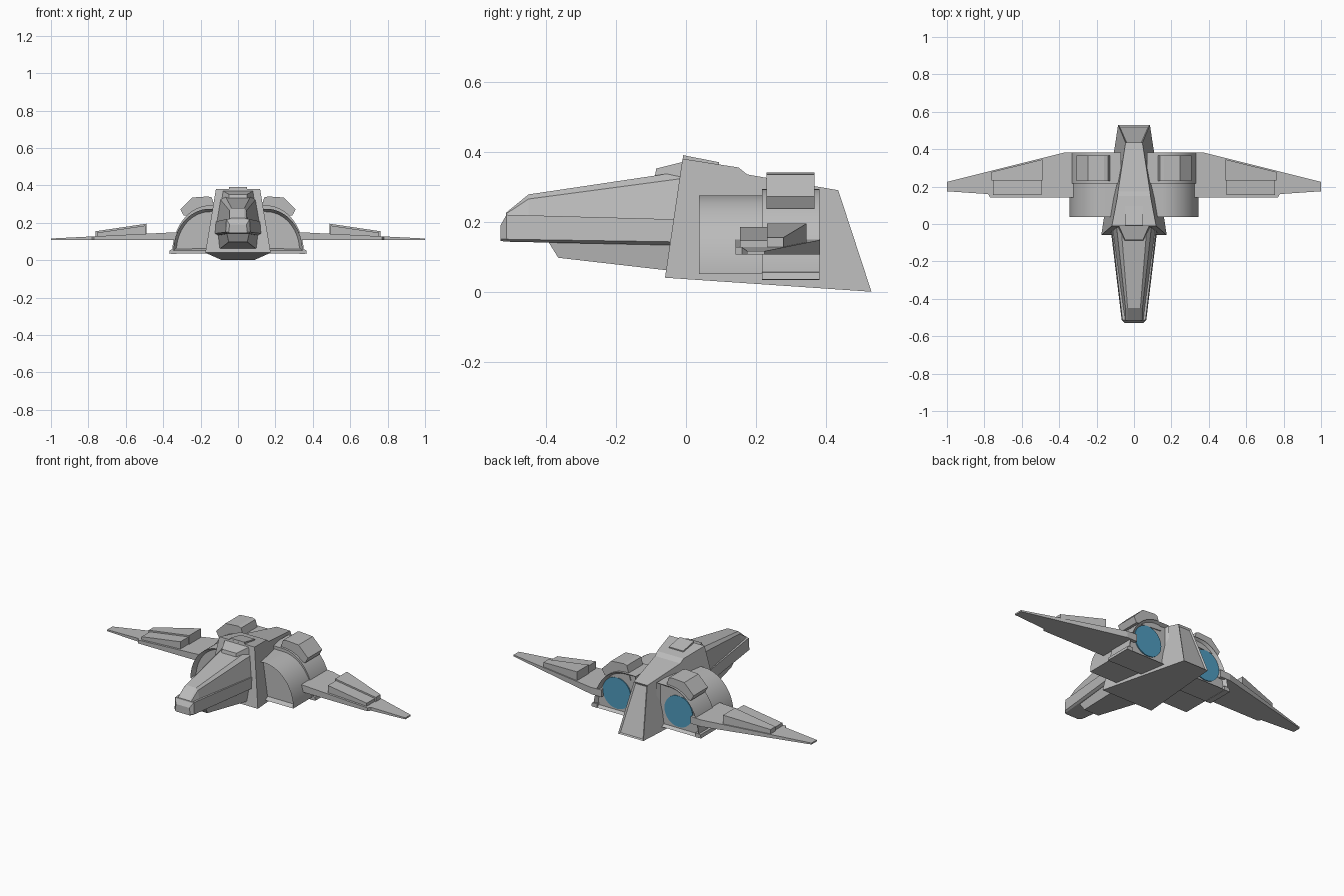
import bpy
import bmesh
import math
from mathutils import Matrix, Vector

cube = bpy.data.objects.get("Cube")
if cube:
    bpy.data.objects.remove(cube, do_unlink=True)


def material(name, rgb):
    m = bpy.data.materials.new(name)
    m.use_nodes = True
    m.diffuse_color = (*rgb, 1)
    m.node_tree.nodes["Principled BSDF"].inputs["Base Color"].default_value = (*rgb, 1)
    return m


grey = material("hull grey", (0.5, 0.5, 0.5))
blue = material("engine blue", (0.08, 0.33, 0.52))


def finish(name, bm, mat=grey, mirror=False, smooth=False):
    mesh = bpy.data.meshes.new(name)
    bm.to_mesh(mesh)
    bm.free()
    mesh.materials.append(mat)
    obj = bpy.data.objects.new(name, mesh)
    bpy.context.collection.objects.link(obj)
    if smooth:
        bpy.ops.object.select_all(action="DESELECT")
        obj.select_set(True)
        bpy.context.view_layer.objects.active = obj
        bpy.ops.object.shade_smooth_by_angle(angle=math.radians(30))
    if mirror:
        obj.modifiers.new("Mirror", "MIRROR")
    return obj


def loft(rings):
    """Skin a row of equal rings and cap both ends."""
    bm = bmesh.new()
    rows = [[bm.verts.new(p) for p in ring] for ring in rings]
    n = len(rows[0])
    for a, b in zip(rows, rows[1:]):
        for i in range(n):
            j = (i + 1) % n
            bm.faces.new((a[i], a[j], b[j], b[i]))
    bm.faces.new(rows[0])
    bm.faces.new(rows[-1])
    bmesh.ops.recalc_face_normals(bm, faces=bm.faces)
    return bm


def slab(points):
    """Side profile of (y, z, half width), spanning both sides."""
    return loft([[(s * w, y, z) for y, z, w in points] for s in (-1, 1)])


def sections(stations):
    """Cross-sections along y, each a half outline of (x, z)."""
    rings = []
    for y, half in stations:
        rings.append([(x, y, z) for x, z in half] + [(-x, y, z) for x, z in reversed(half)])
    return loft(rings)


def extrude_y(outline, y0, y1):
    return loft([[(x, y, z) for x, z in outline] for y in (y0, y1)])


def plate(outline, bottom, top):
    """Plan outline with bottom and top heights given as functions of x."""
    return loft([[(x, y, f(x)) for x, y in outline] for f in (bottom, top)])


def recess(bm, direction, rim, depth):
    bm.normal_update()
    d = Vector(direction)
    face = max(bm.faces, key=lambda f: f.normal.dot(d) * f.calc_area())
    bmesh.ops.inset_region(bm, faces=[face], thickness=rim, depth=-depth)


# Central hull with framed tail
hull = slab([(-0.06, 0.04, 0.175), (-0.01, 0.38, 0.118), (0.15, 0.355, 0.088),
             (0.175, 0.335, 0.085), (0.435, 0.29, 0.045), (0.53, 0.0, 0.085)])
recess(hull, (0, 1, 0), 0.012, 0.008)
finish("central_hull", hull)

# Nose: cockpit, side band and keel
finish("cockpit", sections([
    (-0.515, [(0.052, 0.213), (0.045, 0.222), (0.035, 0.225)]),
    (-0.45, [(0.058, 0.212), (0.045, 0.265), (0.034, 0.278)]),
    (0.0, [(0.118, 0.203), (0.095, 0.325), (0.07, 0.345)])]))
finish("nose_band", sections([
    (-0.53, [(0.045, 0.145), (0.05, 0.15), (0.045, 0.19)]),
    (-0.513, [(0.056, 0.143), (0.066, 0.15), (0.062, 0.22)]),
    (0.0, [(0.112, 0.132), (0.128, 0.142), (0.122, 0.206)])]))
finish("nose_keel", slab([(-0.395, 0.145, 0.06), (-0.365, 0.097, 0.05),
                          (0.0, 0.055, 0.105), (0.0, 0.145, 0.112)]))

# Spine details
finish("canopy_fairing", slab([(-0.09, 0.325, 0.05), (-0.085, 0.352, 0.048),
                               (0.0, 0.373, 0.085), (0.0, 0.325, 0.095)]))
finish("spine_hatch", slab([(-0.012, 0.36, 0.05), (-0.008, 0.39, 0.048),
                            (0.095, 0.37, 0.048), (0.095, 0.345, 0.05)]))


# Engine pods: arched shells with hollowed ends
def arch(centre, base, width, height, steps=18):
    curve = [(centre + width * math.cos(a), base + height * math.sin(a))
             for a in (math.pi / 2 * i / steps for i in range(steps + 1))]
    return [(0.07, base)] + curve + [(0.07, base + height)]


front_pod = extrude_y(arch(0.15, 0.05, 0.195, 0.225), 0.037, 0.225)
recess(front_pod, (0, -1, 0), 0.016, 0.03)
finish("front_pod", front_pod, mirror=True, smooth=True)

rear_pod = extrude_y(arch(0.15, 0.035, 0.202, 0.258), 0.217, 0.382)
recess(rear_pod, (0, 1, 0), 0.016, 0.02)
finish("rear_pod", rear_pod, mirror=True, smooth=True)

finish("pod_flange", extrude_y([(0.33, 0.033), (0.368, 0.035), (0.364, 0.055), (0.33, 0.06)],
                               0.217, 0.382), mirror=True)

# Glowing engine discs
disc = bmesh.new()
bmesh.ops.create_cone(disc, cap_ends=True, segments=32, radius1=0.094, radius2=0.094, depth=0.006,
                      matrix=Matrix.Translation((0.207, 0.365, 0.15)) @ Matrix.Rotation(math.pi / 2, 4, "X"))
finish("engine_disc", disc, blue, mirror=True)

# Boxes on top of the pods
finish("pod_top_box", extrude_y([(0.115, 0.25), (0.14, 0.335), (0.16, 0.341), (0.245, 0.335),
                                 (0.308, 0.272), (0.29, 0.238)], 0.23, 0.367), mirror=True)


# Wings with raised panels
def wing_top(x):
    return 0.148 - 0.032 * (x - 0.36) / 0.64


def panel_top(x):
    return 0.195 - 0.04 * (x - 0.49) / 0.27


finish("wing", plate([(0.3, 0.142), (0.77, 0.142), (0.78, 0.16), (1.0, 0.175), (1.0, 0.225),
                      (0.368, 0.383), (0.3, 0.383)], lambda x: 0.107, wing_top), mirror=True)
finish("wing_front_panel", plate([(0.495, 0.155), (0.755, 0.155), (0.755, 0.232), (0.495, 0.232)],
                                 lambda x: 0.11, lambda x: panel_top(x) - 0.009), mirror=True)
finish("wing_rear_panel", plate([(0.49, 0.232), (0.762, 0.232), (0.762, 0.278), (0.49, 0.345)],
                                lambda x: 0.11, panel_top), mirror=True)
